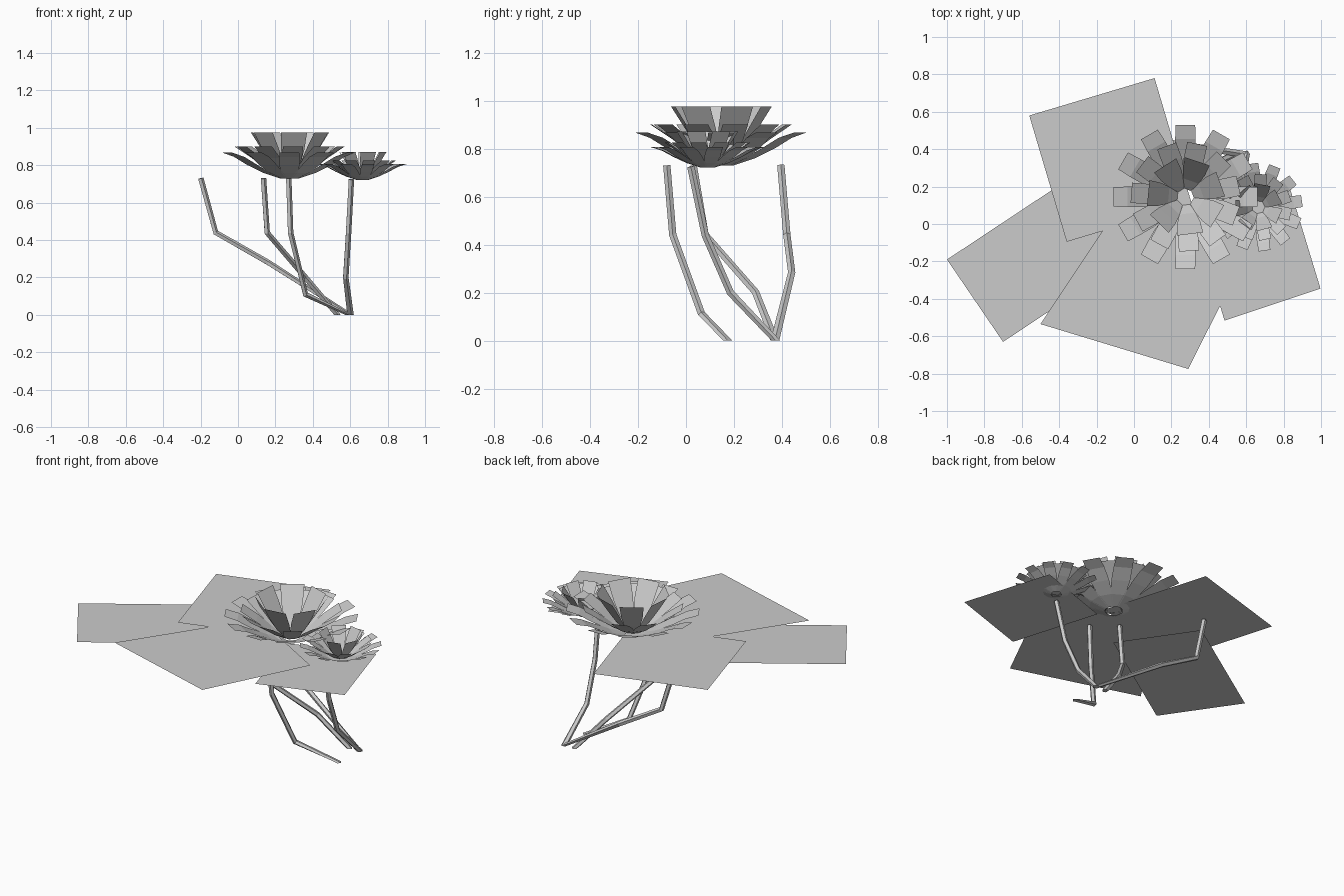
import bpy, bmesh, math
from mathutils import Vector

if "Cube" in bpy.data.objects:
    bpy.data.objects.remove(bpy.data.objects["Cube"])


def finish(bm, name):
    mesh = bpy.data.meshes.new(name)
    bm.to_mesh(mesh)
    bm.free()
    obj = bpy.data.objects.new(name, mesh)
    bpy.context.collection.objects.link(obj)
    return obj


def pad(name, corners, z):
    """Flat floating leaf card."""
    bm = bmesh.new()
    face = bm.faces.new([bm.verts.new((x, y, z)) for x, y in corners])
    face.normal_update()
    if face.normal.z < 0:
        face.normal_flip()
    finish(bm, name)


def stem(name, path, radius=0.016, sides=5):
    """Faceted tube along a path, with a level foot and capped ends."""
    pts = [Vector(p) for p in path]
    bm = bmesh.new()
    rings = []
    for i, p in enumerate(pts):
        before = (p - pts[i - 1]).normalized() if i else Vector()
        after = (pts[i + 1] - p).normalized() if i < len(pts) - 1 else Vector()
        normal = Vector((0, 0, 1)) if i == 0 else (before + after).normalized()
        turn = Vector((0, 0, 1)).rotation_difference(normal)
        r = radius * (1.2 if i == 0 else 1)
        rings.append([bm.verts.new(p + turn @ Vector((r * math.cos(a), r * math.sin(a), 0)))
                      for a in (math.tau * k / sides for k in range(sides))])
    for low, high in zip(rings, rings[1:]):
        for k in range(sides):
            n = (k + 1) % sides
            bm.faces.new((low[k], low[n], high[n], high[k]))
    bm.faces.new(rings[0][::-1])
    bm.faces.new(rings[-1])
    finish(bm, name)


# Petal layers: count, starting angle, profile of (radius, height, half width)
LAYERS = [
    (12, 0, [(.05, 0, .018), (.14, .03, .042), (.23, .072, .055), (.31, .115, .055), (.385, .138, .052)]),
    (11, 12, [(.045, .005, .016), (.12, .05, .04), (.20, .11, .054), (.29, .17, .054)]),
    (7, 20, [(.04, .01, .018), (.09, .07, .045), (.14, .15, .062), (.20, .245, .07)]),
]


def flower(name, centre, scale, spin):
    """Rings of flat-ended petals opening outward."""
    bm = bmesh.new()
    for count, start, profile in LAYERS:
        for k in range(count):
            a = math.radians(start + spin) + math.tau * k / count
            out = Vector((math.cos(a), math.sin(a), 0))
            side = Vector((-out.y, out.x, 0))
            rows = []
            for r, h, w in profile:
                mid = Vector(centre) + (out * r + Vector((0, 0, h))) * scale
                rows.append([bm.verts.new(mid - side * w * scale),
                             bm.verts.new(mid + side * w * scale)])
            for p, q in zip(rows, rows[1:]):
                bm.faces.new((p[0], q[0], q[1], p[1]))
    finish(bm, name)


# Leaf pads
pad("back_pad", [(-.56, .58), (-.36, -.095), (.31, .105), (.11, .78)], .743)
pad("left_pad", [(-1, -.19), (-.70, -.63), (.04, -.14), (-.26, .30)], .731)
pad("front_pad", [(-.50, -.535), (.29, -.775), (.61, -.14), (0, .215)], .745)
pad("right_pad", [(.484, -.516), (.997, -.345), (.825, .22), (.315, .045)], .737)

# Bent stems, foot to top
stem("back_stem", [(.60, .37, 0), (.16, .44, .28), (-.12, .42, .44), (-.20, .395, .73)])
stem("middle_stem", [(.53, .37, 0), (.36, .29, .20), (.155, .08, .44), (.135, .03, .73)])
stem("front_stem", [(.59, .175, 0), (.36, .065, .11), (.28, -.055, .44), (.27, -.08, .73)])
stem("right_stem", [(.60, .375, 0), (.575, .185, .20), (.59, .08, .44), (.605, .02, .725)])

# Flowers
flower("large_flower", (.275, .145, .73), 1.0, 0)
flower("small_flower", (.665, .09, .722), .61, 8)
